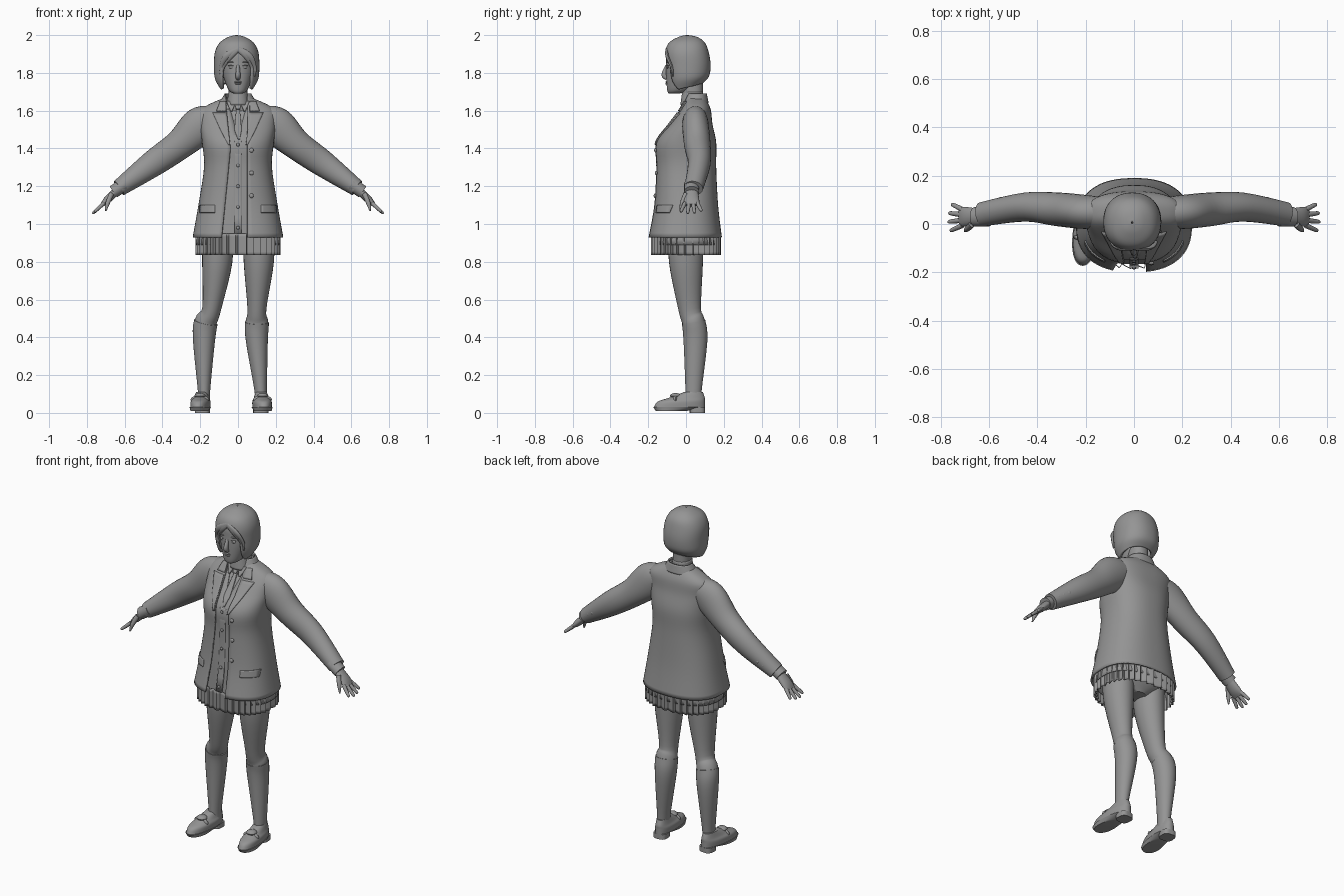
import bpy, bmesh, math
from mathutils import Vector

if "Cube" in bpy.data.objects:
    bpy.data.objects.remove(bpy.data.objects["Cube"])

grey = bpy.data.materials.new("plain_grey")
grey.use_nodes = True
grey.diffuse_color = (.3, .3, .3, 1)
grey.node_tree.nodes["Principled BSDF"].inputs["Base Color"].default_value = grey.diffuse_color


def finish(name, bm, thickness=0):
    bmesh.ops.remove_doubles(bm, verts=bm.verts, dist=.0002)
    bmesh.ops.recalc_face_normals(bm, faces=bm.faces)
    mesh = bpy.data.meshes.new(name)
    bm.to_mesh(mesh)
    bm.free()
    mesh.materials.append(grey)
    part = bpy.data.objects.new(name, mesh)
    bpy.context.collection.objects.link(part)
    if thickness:
        part.modifiers.new("thickness", 'SOLIDIFY').thickness = thickness
    bpy.ops.object.select_all(action='DESELECT')
    bpy.context.view_layer.objects.active = part
    part.select_set(True)
    bpy.ops.object.shade_smooth_by_angle(angle=math.radians(40))
    return part


def blend(row_a, row_b, factor):
    return tuple(a + (b - a) * factor for a, b in zip(row_a, row_b))


def smooth_rows(rows, steps=5):
    """Smooth a short list of sections with a Catmull-Rom spline."""
    result = []
    last = len(rows) - 1
    for i in range(last):
        before, start, end, after = (rows[max(0, min(last, i + k))] for k in (-1, 0, 1, 2))
        for step in range(steps):
            t = step / steps
            result.append(tuple(
                q + t / 2 * (r - p + t * (2*p - 5*q + 4*r - s + t * (3*q - p - 3*r + s)))
                for p, q, r, s in zip(before, start, end, after)))
    return result + [tuple(rows[-1])]


def grid(name, points, caps=False, thickness=0):
    bm = bmesh.new()
    verts = [[bm.verts.new(point) for point in row] for row in points]
    for lower, upper in zip(verts, verts[1:]):
        for i in range(len(lower) - 1):
            bm.faces.new((lower[i], lower[i + 1], upper[i + 1], upper[i]))
    if caps:
        bm.faces.new(verts[0][:-1])
        bm.faces.new(verts[-1][:-1])
    return finish(name, bm, thickness)


def signed_power(value, power):
    return math.copysign(abs(value) ** power, value)


def oval_point(row, angle, power, offset=0):
    """Point on a rounded ring; a row is (height, half width, front, back)."""
    z, half_width, front, back = row
    x = signed_power(math.sin(angle), 2 / power) * (half_width + offset)
    y = signed_power(math.cos(angle), 2 / power) * ((back - front) / 2 + offset)
    return Vector((x, (front + back) / 2 - y, z))


def angle_at(row, x, power):
    return math.asin(signed_power(max(-1, min(1, x / row[1])), power / 2))


def closed(z):
    return 0, 0


def shell(name, rows, power=2.2, offset=0, opening=closed, caps=False, thickness=0,
          columns=56, pleats=0, lift=0):
    """Stack of rings, open at the front where the opening rule says so."""
    points = []
    rows = smooth_rows(rows)
    for row in rows:
        left, right = opening(row[0])
        start = angle_at(row, right, power)
        sweep = angle_at(row, left, power) + math.tau - start
        ring = []
        for i in range(columns + 1):
            angle = start + sweep * i / columns
            pleat = i * pleats / columns % 1 * .02
            point = oval_point(row, angle, power, offset + pleat)
            nearness = max(0, 1 - (row[0] - rows[-1][0]) * 10)
            point.z += lift * nearness * (1 - math.cos(angle)) / 2
            ring.append(point)
        points.append(ring)
    return grid(name, points, caps, thickness)


def limb(name, rows, columns=20, steps=5):
    """Rounded limb; a row is (x, y, z, depth radius, width radius)."""
    rows = smooth_rows(rows, steps)
    points = []
    for i, row in enumerate(rows):
        ahead, behind = rows[min(i + 1, len(rows) - 1)], rows[max(i - 1, 0)]
        along = Vector(ahead[:3]) - Vector(behind[:3])
        across = along.cross(Vector((0, 1, 0))).normalized()
        deep = across.cross(along).normalized()
        points.append([])
        for j in range(columns + 1):
            angle = math.tau * j / columns
            points[-1].append(Vector(row[:3]) + deep * row[3] * math.cos(angle)
                              + across * row[4] * math.sin(angle))
    return grid(name, points, caps=True)


def blob(name, centre, size):
    bm = bmesh.new()
    bmesh.ops.create_uvsphere(bm, u_segments=16, v_segments=8, radius=1)
    bmesh.ops.scale(bm, vec=size, verts=bm.verts)
    bmesh.ops.translate(bm, vec=centre, verts=bm.verts)
    return finish(name, bm)


# Torso outline shared by all clothes
JACKET = [(1.67, .07, 0, .1), (1.61, .19, -.03, .13), (1.53, .2, -.09, .14), (1.43, .19, -.16, .16),
          (1.3, .18, -.16, .16), (1.1, .21, -.17, .17), (.93, .24, -.2, .19)]
OUTLINE = smooth_rows(JACKET)


def on_jacket(x, z, offset):
    for upper, lower in zip(OUTLINE, OUTLINE[1:]):
        if lower[0] <= z <= upper[0]:
            row = blend(upper, lower, (upper[0] - z) / (upper[0] - lower[0]))
            return oval_point(row, angle_at(row, x, 2.4), 2.4, offset)


def plate(name, rows, offset, side=1):
    """Panel lying on the jacket front; a row is (height, x from, x to)."""
    points = []
    for upper, lower in zip(rows, rows[1:]):
        for step in range(7):
            z, start, end = blend(upper, lower, step / 6)
            points.append([on_jacket(side * (start + (end - start) * i / 6), z, offset)
                           for i in range(7)])
    return grid(name, points, thickness=.007)


def coat_opening(z):
    return -.04 - abs(1.4 - z) / 10, .05


def vest_opening(z):
    half = max(0, z - 1.46) * .3
    return -half, half


# Jacket, cardigan and shirt, nested inside one another
shell("jacket", JACKET, 2.4, opening=coat_opening, thickness=.01)
shell("jacket_collar", [(1.64, .1, -.02, .12), (1.69, .07, 0, .11)], opening=coat_opening, thickness=.008)
shell("shirt", JACKET[:5], 2.4, offset=-.02, caps=True)
shell("cardigan", JACKET[1:-1] + [(.89, .24, -.18, .19)], 2.4, offset=-.014,
      opening=vest_opening, thickness=.004)
shell("shirt_collar", [(1.63, .06, -.03, .09), (1.7, .05, -.02, .09)], thickness=.006)
plate("tie_knot", [(1.65, -.02, .02), (1.61, -.01, .01)], .006)
plate("tie", [(1.61, -.01, .01), (1.5, -.02, .02), (1.45, 0, .01)], -.008)
plate("front_band", [(1.44, -.02, .02), (.95, -.02, .02)], -.012)
for i in range(5):
    blob("cardigan_button", on_jacket(0, 1.42 - i * .11, -.007), (.009, .005, .009))
for i in range(3):
    blob("jacket_button", on_jacket(.07, 1.39 - i * .12, .004), (.012, .007, .012))

for side in (-1, 1):
    # Lapels, collar leaves and pocket flaps
    plate("lapel", [(1.59, .06, .13), (1.5, .05, .09), (1.42, .04, .05)], .007, side)
    plate("collar_leaf", [(1.65, .06, .09), (1.6, .06, .11)], .008, side)
    plate("shirt_collar_point", [(1.65, .01, .06), (1.6, .03, .04)], .002, side)
    plate("pocket_flap", [(1.1, .12, .2), (1.06, .12, .2)], .005, side)

    # Sleeve, shirt cuff and sleeve buttons
    limb("sleeve", [(side * .12, .05, 1.56, .06, .07), (side * .2, .05, 1.52, .07, .1),
                    (side * .31, .06, 1.42, .07, .08), (side * .45, .07, 1.32, .06, .07),
                    (side * .63, .04, 1.19, .05, .045)], 28)
    limb("shirt_cuff", [(side * .6, .03, 1.21, .04, .035), (side * .66, .03, 1.17, .04, .035)])
    for i in range(3):
        blob("sleeve_button", (side * (.61 - i * .03), .09 + i * .008, 1.21 + i * .02), (.01, .006, .01))

    # Palm, four fanned fingers and thumb
    limb("palm", [(side * .63, .03, 1.19, .03, .02), (side * .69, .03, 1.13, .04, .02),
                  (side * .72, .03, 1.1, .04, .01)])
    for i, length in enumerate((.85, 1, .95, .75)):
        y = i * .022 - .006
        fan = (i - 1.5) * .015
        limb("finger", [(side * (.71 + .06 * length * t), y + fan * t, 1.11 - .055 * length * t, radius, radius)
                        for t, radius in ((0, .011), (.5, .01), (.9, .008), (1, .003))], 10)
    limb("thumb", [(side * .67, 0, 1.16, .014, .014), (side * .69, -.02, 1.11, .012, .012),
                   (side * .7, -.03, 1.07, .004, .004)], 10)

# Pleated skirt and hips
shell("skirt", [(.95, .21, -.17, .17), (.835, .21, -.17, .17)], 2.4,
      columns=180, pleats=36, thickness=.004)
shell("hips", [(1.05, .17, -.1, .13), (.92, .18, -.09, .12), (.84, .05, -.04, .07)], caps=True)

# Legs: height, right x, left x, y, half width, half depth
LEGS = smooth_rows([(.98, -.11, .11, 0, .08, .09), (.8, -.11, .11, 0, .08, .09),
                    (.55, -.14, .1, .02, .05, .06), (.48, -.17, .1, .04, .06, .06),
                    (.38, -.18, .1, .05, .055, .06), (.12, -.18, .12, .04, .03, .04),
                    (.06, -.18, .12, .04, .03, .04)])


def leg_rows(column, top, bottom, grow=0):
    return [(row[column], row[3], row[0], row[5] + grow, row[4] + grow)
            for row in LEGS if bottom <= row[0] <= top]


for side, column, foot_x, turn in (("right", 1, -.195, -.12), ("left", 2, .125, .08)):
    limb(side + "_leg", leg_rows(column, 1, .4), 28, 1)
    limb(side + "_sock", leg_rows(column, .485, 0, .003), 28, 1)

    # Loafer with sole, heel, tongue and strap
    loafer = [
        shell(side + "_shoe", [(.03, .05, -.17, .1), (.06, .05, -.15, .1), (.08, .04, -.09, .1),
                               (.11, .03, -.01, .09)], caps=True),
        shell(side + "_sole", [(.01, .046, -.16, 0), (.03, .054, -.174, .1)], caps=True),
        shell(side + "_heel", [(0, .04, .02, .1), (.03, .04, .02, .1)], 3, caps=True),
        blob(side + "_tongue", (0, -.055, .09), (.03, .03, .015)),
        blob(side + "_strap", (0, -.06, .07), (.05, .014, .024))]
    for part in loafer:
        part.location.x = foot_x
        part.rotation_euler.z = turn

# Neck and face
shell("neck", [(1.58, .06, -.02, .1), (1.66, .05, -.02, .09), (1.76, .05, -.03, .09)], caps=True)
shell("head", [(1.69, .02, -.09, -.04), (1.71, .05, -.1, .02), (1.79, .08, -.105, .08),
               (1.85, .087, -.105, .1), (1.91, .085, -.1, .1), (1.97, .06, -.06, .07)], caps=True)
limb("nose", [(0, -.1, 1.84, .008, .008), (0, -.115, 1.79, .015, .013), (0, -.1, 1.77, .01, .012)])
blob("upper_lip", (0, -.1, 1.752), (.02, .009, .006))
blob("lower_lip", (0, -.1, 1.743), (.017, .009, .006))
for side in (-1, 1):
    blob("eye", (side * .035, -.096, 1.83), (.015, .006, .007))
    blob("eyelid", (side * .035, -.096, 1.838), (.018, .008, .003))
    blob("eyebrow", (side * .036, -.097, 1.857), (.02, .007, .003))


def face_opening(z):
    half = .08 * min(1, max(0, 1.92 - z) * 16)
    return -half, half


# Bobbed hair, open around the face, with swept fringe locks
hair = shell("hair", [(2, .004, 0, .01), (1.99, .045, -.04, .06), (1.96, .09, -.09, .1),
                      (1.91, .115, -.11, .12), (1.84, .12, -.11, .13), (1.76, .115, -.1, .12),
                      (1.7, .09, -.08, .09)], opening=face_opening, thickness=.016, lift=.045)
hair.location.x = -.007
for parting, middle, tip in ((0, -.04, -.08), (0, -.06, -.09), (0, .045, .075), (0, .06, .088)):
    limb("fringe_lock", [(parting, -.1, 1.925, .008, .014), (middle, -.1, 1.89, .009, .017),
                         (tip, -.076, 1.83, .007, .01), (tip, -.07, 1.78, .003, .003)], 12)
